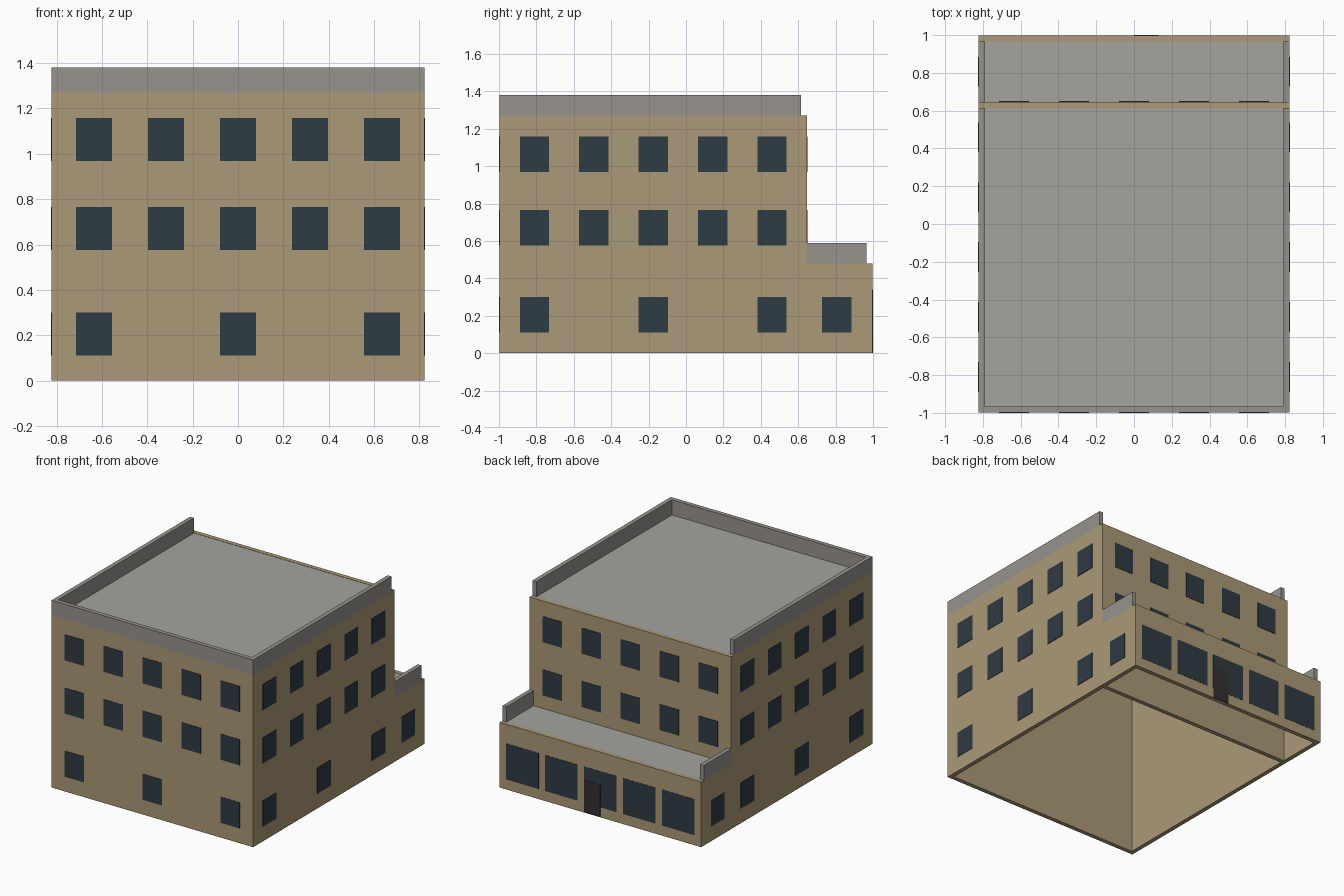
import bpy, bmesh

if "Cube" in bpy.data.objects:
    bpy.data.objects.remove(bpy.data.objects["Cube"])

X, Y0, YM, Y1 = 0.822, -0.997, 0.647, 0.997   # outer wall planes
T = 0.032                                     # wall thickness
H_MAIN, H_EXT, PARAPET = 1.27, 0.48, 0.11
COLS = [-0.635, -0.3175, 0, 0.3175, 0.635]
WIN_W, WIN_H = 0.157, 0.19
ROWS = [0.205, 0.67, 1.063]


def material(name, rgb):
    m = bpy.data.materials.new(name)
    m.diffuse_color = (*rgb, 1)
    m.use_nodes = True
    m.node_tree.nodes["Principled BSDF"].inputs["Base Color"].default_value = m.diffuse_color
    return m


TAN = material("tan_wall", (0.41, 0.32, 0.185))
CAP = material("parapet_grey", (0.31, 0.29, 0.27))
ROOF = material("roof_grey", (0.37, 0.37, 0.345))
GLASS = material("dark_glass", (0.028, 0.043, 0.056))
DOOR = material("door_dark", (0.032, 0.029, 0.03))


def finish(name, bm, mat):
    bmesh.ops.recalc_face_normals(bm, faces=bm.faces)
    me = bpy.data.meshes.new(name)
    bm.to_mesh(me)
    bm.free()
    me.materials.append(mat)
    ob = bpy.data.objects.new(name, me)
    bpy.context.collection.objects.link(ob)
    return ob


def box(name, lo, hi, mat):
    bm = bmesh.new()
    bmesh.ops.create_cube(bm, size=1)
    for v in bm.verts:
        v.co = [(a + b) / 2 + c * (b - a) for a, b, c in zip(lo, hi, v.co)]
    return finish(name, bm, mat)


def wall_run(name, outer, inner, z0, z1, mat, closed=False):
    """Wall of constant height between matching outer and inner outlines."""
    bm = bmesh.new()
    secs = [[bm.verts.new((*p, z)) for p, z in ((o, z0), (i, z0), (i, z1), (o, z1))]
            for o, i in zip(outer, inner)]
    n = len(secs)
    for k in range(n if closed else n - 1):
        a, b = secs[k], secs[(k + 1) % n]
        for j in range(4):
            bm.faces.new((a[j], a[(j + 1) % 4], b[(j + 1) % 4], b[j]))
    if not closed:
        bm.faces.new(secs[0])
        bm.faces.new(secs[-1])
    return finish(name, bm, mat)


def pane(name, side, along, plane, z, w=WIN_W, h=WIN_H, out=0.003, mat=GLASS):
    """Thin panel standing just proud of a wall; side is the outward axis."""
    s = 1 if side[0] == "+" else -1
    near, far = sorted((plane - s * 0.004, plane + s * out))
    lo, hi = [along - w / 2, near, z - h / 2], [along + w / 2, far, z + h / 2]
    if side[1] == "x":
        lo[0], lo[1], hi[0], hi[1] = lo[1], lo[0], hi[1], hi[0]
    return box(name, lo, hi, mat)


# Hollow walls, open underneath
xi = X - T
wall_run("main_walls", [(-X, Y0), (X, Y0), (X, YM), (-X, YM)],
         [(-xi, Y0 + T), (xi, Y0 + T), (xi, YM - T), (-xi, YM - T)],
         0, H_MAIN, TAN, closed=True)
wall_run("extension_walls", [(-X, YM), (-X, Y1), (X, Y1), (X, YM)],
         [(-xi, YM), (-xi, Y1 - T), (xi, Y1 - T), (xi, YM)], 0, H_EXT, TAN)

# Roof slabs between the walls
box("main_roof", (-xi, Y0 + T, H_MAIN - 0.03), (xi, YM - T, H_MAIN - 0.002), ROOF)
box("extension_roof", (-xi, YM, H_EXT - 0.03), (xi, Y1 - T, H_EXT - 0.002), ROOF)

# Parapets, open towards the back
ye = YM - T
wall_run("main_parapet", [(-X, ye), (-X, Y0), (X, Y0), (X, ye)],
         [(-xi, ye), (-xi, Y0 + T), (xi, Y0 + T), (xi, ye)],
         H_MAIN, H_MAIN + PARAPET, CAP)
for x0, x1, label in ((-X, -xi, "left"), (xi, X, "right")):
    box(f"extension_parapet_{label}", (x0, YM, H_EXT), (x1, Y1 - T, H_EXT + PARAPET), CAP)

# Windows: the ground floor uses every second column
mid = (Y0 + YM) / 2
for r, z in enumerate(ROWS):
    for c, off in enumerate(COLS):
        if r == 0 and c % 2:
            continue
        pane(f"front_window_{r}_{c}", "-y", off, Y0, z)
        pane(f"right_window_{r}_{c}", "+x", mid + off, X, z)
        pane(f"left_window_{r}_{c}", "-x", mid + off, -X, z)
        if r > 0:
            pane(f"back_window_{r}_{c}", "+y", off, YM, z)
pane("extension_window_right", "+x", 0.806, X, ROWS[0])
pane("extension_window_left", "-x", 0.806, -X, ROWS[0])

# Shop windows and door at the back
for c, off in enumerate(COLS):
    pane(f"shop_window_{c}", "+y", off, Y1, 0.207, 0.265, 0.265, 0.0015)
pane("shop_door", "+y", 0.065, Y1, 0.122, 0.13, 0.24, 0.003, DOOR)
